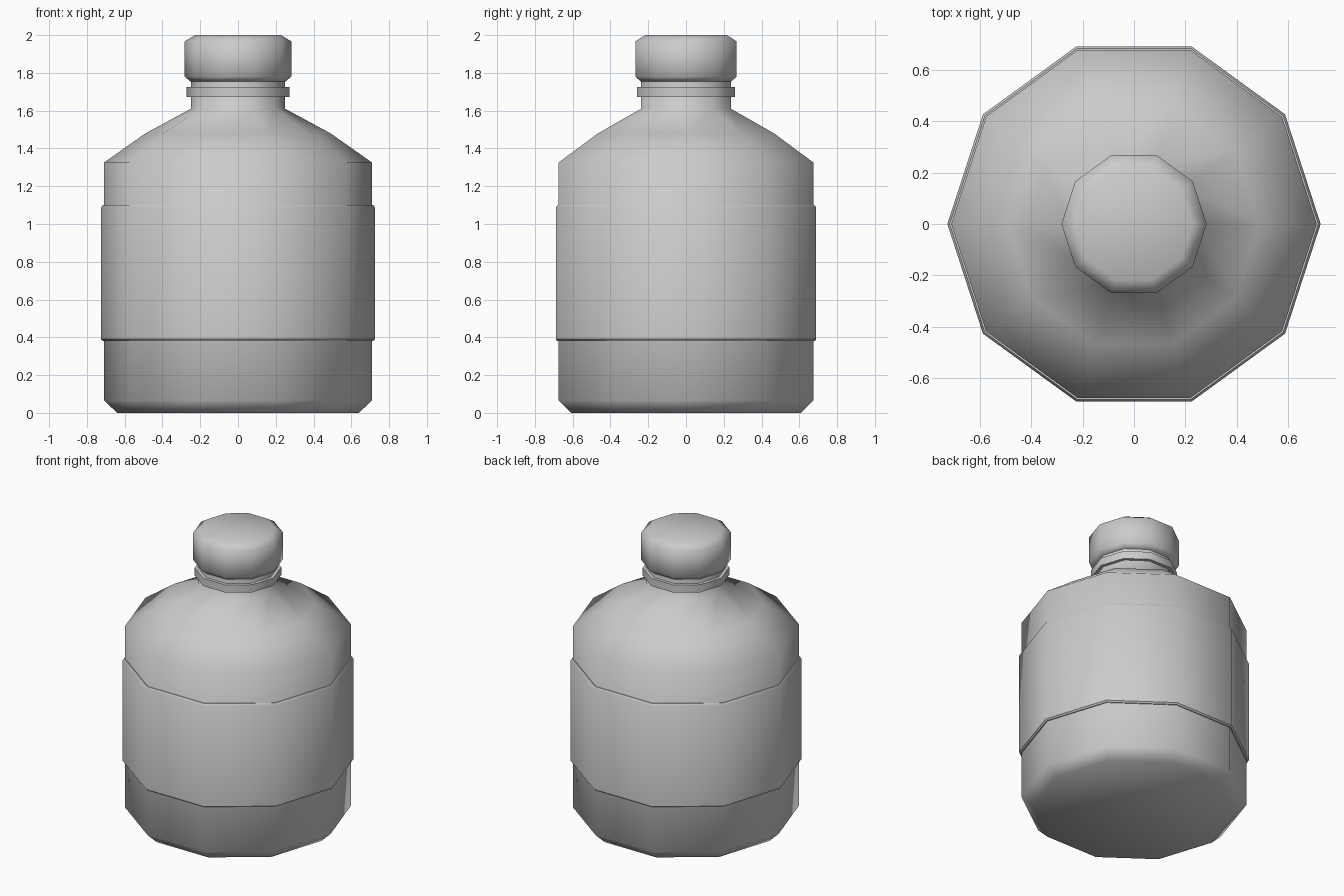
import bpy, bmesh, math

if "Cube" in bpy.data.objects:
    bpy.data.objects.remove(bpy.data.objects["Cube"])

SIDES = 10


def lathe(name, profile, angle, closed=False):
    """Spin an (r, z) profile into a ten-sided part; r = 0 is not needed, ends are capped."""
    bm = bmesh.new()
    rings = []
    for r, z in profile:
        rings.append([bm.verts.new((r * math.cos(2 * math.pi * i / SIDES),
                                    r * math.sin(2 * math.pi * i / SIDES), z))
                      for i in range(SIDES)])
    pairs = list(zip(rings, rings[1:]))
    if closed:
        pairs.append((rings[-1], rings[0]))
    else:
        bm.faces.new(rings[0][::-1])
        bm.faces.new(rings[-1])
    for a, b in pairs:
        for i in range(SIDES):
            j = (i + 1) % SIDES
            bm.faces.new((a[i], a[j], b[j], b[i]))
    bmesh.ops.recalc_face_normals(bm, faces=bm.faces)
    mesh = bpy.data.meshes.new(name)
    bm.to_mesh(mesh)
    bm.free()
    obj = bpy.data.objects.new(name, mesh)
    bpy.context.collection.objects.link(obj)
    bpy.ops.object.select_all(action='DESELECT')
    obj.select_set(True)
    bpy.context.view_layer.objects.active = obj
    bpy.ops.object.shade_smooth_by_angle(angle=math.radians(angle))
    return obj


# Bottle body with chamfered base, sloping shoulder and neck
lathe("bottle_body", [(0.64, 0), (0.71, 0.067), (0.71, 1.325), (0.49, 1.48),
                      (0.25, 1.61), (0.25, 1.76)], 65)

# Raised label sleeve around the body
lathe("label_band", [(0.705, 0.38), (0.716, 0.38), (0.725, 0.39), (0.725, 1.087),
                     (0.716, 1.10), (0.705, 1.10)], 40, closed=True)

# Collar ring on the neck
lathe("neck_ring", [(0.24, 1.672), (0.272, 1.672), (0.272, 1.725), (0.24, 1.725)],
      40, closed=True)

# Screw cap with chamfered rims
lathe("cap", [(0.252, 1.755), (0.282, 1.78), (0.282, 1.967), (0.228, 2.0)], 65)
